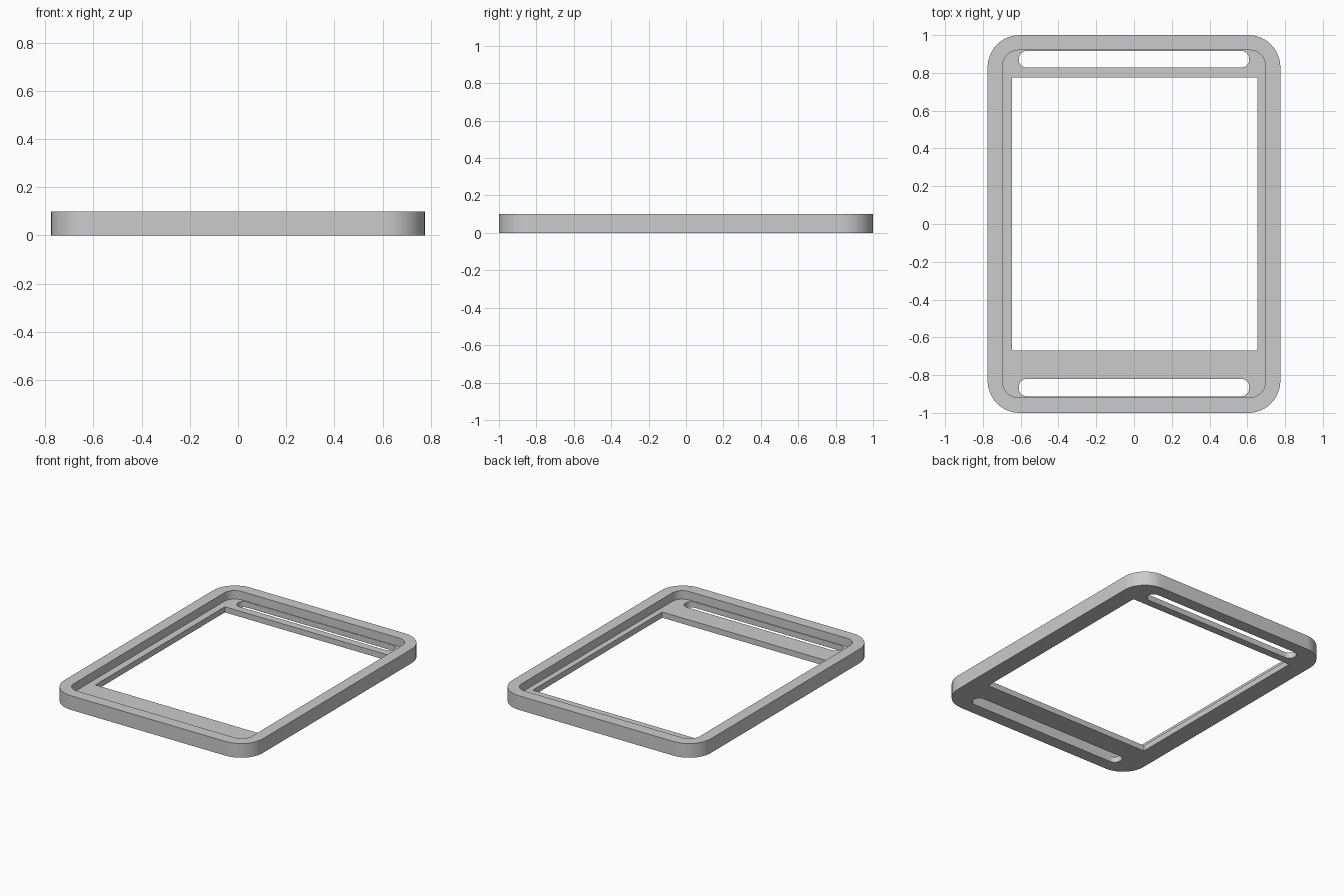
import bpy
import bmesh
from math import cos, sin, pi, radians

HEIGHT = 0.10
LEDGE = 0.04

cube = bpy.data.objects.get("Cube")
if cube:
    bpy.data.objects.remove(cube, do_unlink=True)


def rounded_rect(x0, x1, y0, y1, r=0.0, steps=12):
    """Outline points of a rectangle with rounded corners."""
    corners = [(x1 - r, y1 - r), (x0 + r, y1 - r), (x0 + r, y0 + r), (x1 - r, y0 + r)]
    if r == 0:
        return corners
    return [(cx + r * cos((i + k / steps) * pi / 2), cy + r * sin((i + k / steps) * pi / 2))
            for i, (cx, cy) in enumerate(corners) for k in range(steps + 1)]


def ring(bm, points, z):
    """Closed loop of edges at height z."""
    verts = [bm.verts.new((x, y, z)) for x, y in points]
    edges = [bm.edges.new((v, verts[i - 1])) for i, v in enumerate(verts)]
    return verts, edges


def wall(bm, low, high):
    """Vertical faces between two matching loops."""
    for i in range(len(low[0])):
        bm.faces.new((low[0][i - 1], low[0][i], high[0][i], high[0][i - 1]))


def sheet(bm, rings):
    """Flat face bounded by the first loop, with the others as holes."""
    edges = [e for r in rings for e in r[1]]
    bmesh.ops.triangle_fill(bm, edges=edges, use_beauty=True)


# Outlines
outer = rounded_rect(-0.775, 0.775, -1.0, 1.0, 0.17)
recess = rounded_rect(-0.695, 0.695, -0.918, 0.92, 0.08)
openings = [
    rounded_rect(-0.645, 0.655, -0.67, 0.775),           # window
    rounded_rect(-0.61, 0.61, 0.828, 0.916, 0.042),      # back slot
    rounded_rect(-0.61, 0.61, -0.912, -0.82, 0.042),     # front slot
]

bm = bmesh.new()
outer_low, outer_high = ring(bm, outer, 0), ring(bm, outer, HEIGHT)
recess_low, recess_high = ring(bm, recess, LEDGE), ring(bm, recess, HEIGHT)
holes_low = [ring(bm, o, 0) for o in openings]
holes_high = [ring(bm, o, LEDGE) for o in openings]

# Underside, recessed ledge and rim top
sheet(bm, [outer_low] + holes_low)
sheet(bm, [recess_low] + holes_high)
sheet(bm, [outer_high, recess_high])

# Outer side, recess side and opening sides
wall(bm, outer_low, outer_high)
wall(bm, recess_low, recess_high)
for low, high in zip(holes_low, holes_high):
    wall(bm, low, high)
bmesh.ops.recalc_face_normals(bm, faces=bm.faces)

mesh = bpy.data.meshes.new("bezel_frame")
bm.to_mesh(mesh)
bm.free()
frame = bpy.data.objects.new("bezel_frame", mesh)
bpy.context.collection.objects.link(frame)

# Plain grey material
grey = bpy.data.materials.new("plain_grey")
grey.use_nodes = True
colour = (0.6, 0.6, 0.6, 1.0)
grey.diffuse_color = colour
grey.node_tree.nodes["Principled BSDF"].inputs["Base Color"].default_value = colour
mesh.materials.append(grey)

# Smooth rounded corners, crisp edges
bpy.ops.object.select_all(action="DESELECT")
frame.select_set(True)
bpy.context.view_layer.objects.active = frame
bpy.ops.object.shade_smooth_by_angle(angle=radians(30))
